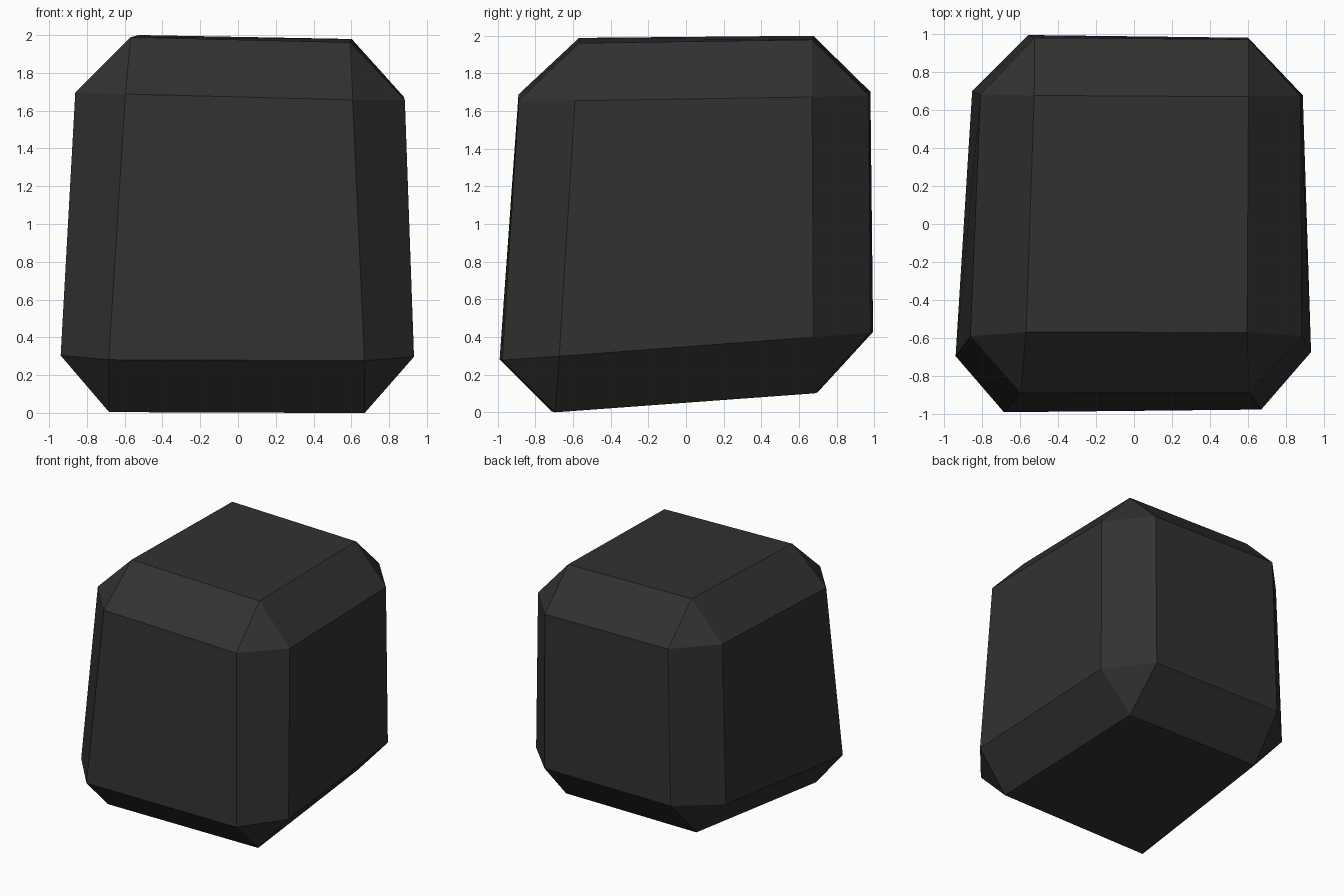
import bpy, bmesh
from itertools import product
from mathutils import Vector

if "Cube" in bpy.data.objects:
    bpy.data.objects.remove(bpy.data.objects["Cube"])

# Uneven block: eight skewed corners, keyed by (right?, back?, top?)
corners = {
    (0, 0, 0): (-0.978, -1.016, -0.016), (1, 0, 0): (0.958, -0.991, -0.024),
    (0, 1, 0): (-0.839, 1.002, 0.128),   (1, 1, 0): (0.875, 0.978, 0.121),
    (0, 0, 1): (-0.853, -0.868, 1.994),  (1, 0, 1): (0.868, -0.871, 1.949),
    (0, 1, 1): (-0.790, 0.978, 2.007),   (1, 1, 1): (0.879, 0.968, 1.980),
}
chamfer = (0.275, 0.30, 0.30)  # cut size along x, y, z


def flip(key, axis):
    return tuple(1 - v if i == axis else v for i, v in enumerate(key))


bm = bmesh.new()
verts = {}
# Each corner becomes three points, one on each side that meets there
for key, co in corners.items():
    c = Vector(co)
    step = [(Vector(corners[flip(key, a)]) - c).normalized() * chamfer[a] for a in range(3)]
    for a in range(3):
        verts[key, a] = bm.verts.new(c + step[(a + 1) % 3] + step[(a + 2) % 3])

for a in range(3):
    b, d = (a + 1) % 3, (a + 2) % 3
    # Two broad sides facing along this axis
    for s in (0, 1):
        k = tuple(s if i == a else 0 for i in range(3))
        loop = [k, flip(k, b), flip(flip(k, b), d), flip(k, d)]
        bm.faces.new([verts[q, a] for q in loop])
    # Four chamfer strips running along this axis
    for s, t in product((0, 1), repeat=2):
        k = [0, 0, 0]
        k[b], k[d] = s, t
        k = tuple(k)
        e = flip(k, a)
        bm.faces.new([verts[k, b], verts[e, b], verts[e, d], verts[k, d]])

# Corner triangles
for key in corners:
    bm.faces.new([verts[key, a] for a in range(3)])

bmesh.ops.recalc_face_normals(bm, faces=bm.faces[:])
mesh = bpy.data.meshes.new("chamfered_block")
bm.to_mesh(mesh)
bm.free()

# Single charcoal colour
charcoal = bpy.data.materials.new("charcoal")
charcoal.diffuse_color = (0.031, 0.031, 0.031, 1)
charcoal.use_nodes = True
charcoal.node_tree.nodes["Principled BSDF"].inputs["Base Color"].default_value = charcoal.diffuse_color
mesh.materials.append(charcoal)
bpy.context.collection.objects.link(bpy.data.objects.new("chamfered_block", mesh))
